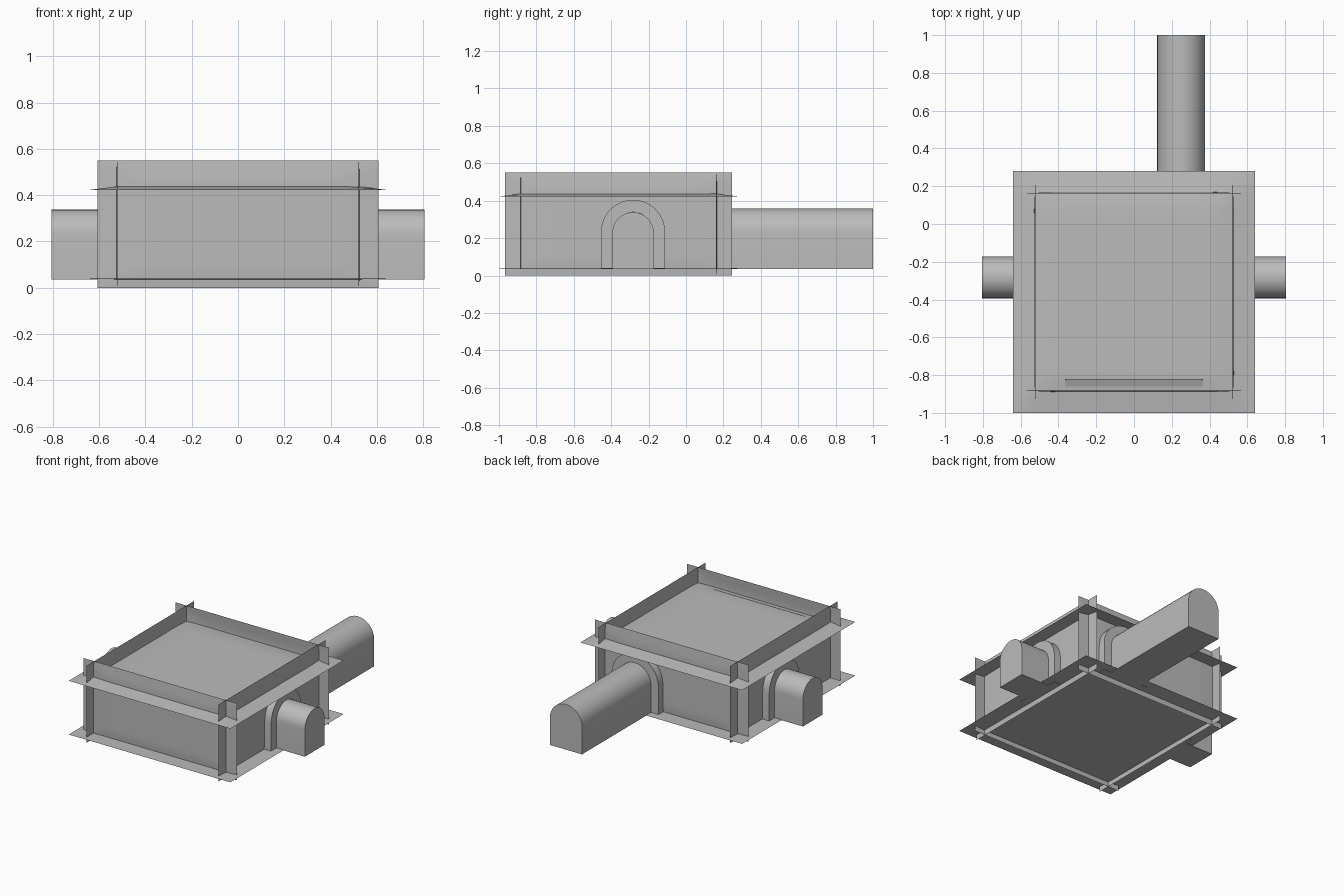
import bpy, bmesh, math
from mathutils import Vector

cube = bpy.data.objects.get("Cube")
if cube:
    bpy.data.objects.remove(cube, do_unlink=True)

GREY = (0.5, 0.5, 0.5, 1)
stone = bpy.data.materials.new("stone_grey")
stone.use_nodes = True
stone.diffuse_color = GREY
stone.node_tree.nodes["Principled BSDF"].inputs["Base Color"].default_value = GREY

CY = -0.36       # room centre in y
FLOOR = 0.035
WALL = 0.525     # distance from room centre to each wall


def finish(bm, name):
    mesh = bpy.data.meshes.new(name)
    bm.to_mesh(mesh)
    bm.free()
    mesh.materials.append(stone)
    obj = bpy.data.objects.new(name, mesh)
    bpy.context.collection.objects.link(obj)
    bpy.ops.object.select_all(action="DESELECT")
    obj.select_set(True)
    bpy.context.view_layer.objects.active = obj
    bpy.ops.object.shade_smooth_by_angle(angle=math.radians(35))


def panel(name, centre, u, v, half_u, half_v, depth, steps=24):
    """Thin sheet whose rim bends back from its outward normal."""
    u, v, centre = Vector(u), Vector(v), Vector(centre)
    normal = u.cross(v)
    bm = bmesh.new()
    rows = []
    for i in range(steps + 1):
        a = 2 * i / steps - 1
        row = []
        for j in range(steps + 1):
            b = 2 * j / steps - 1
            edge = max(0, max(abs(a), abs(b)) - 0.7) / 0.3
            row.append(bm.verts.new(centre + u * a * half_u + v * b * half_v
                                    - normal * depth * edge))
        rows.append(row)
    for i in range(steps):
        for j in range(steps):
            bm.faces.new((rows[i][j], rows[i + 1][j],
                          rows[i + 1][j + 1], rows[i][j + 1]))
    finish(bm, name)


def arch(radius, spring, segments=16):
    """Arch outline as (sideways, height) pairs, foot to foot."""
    curve = [(radius * math.cos(math.pi * k / segments),
              spring + radius * math.sin(math.pi * k / segments))
             for k in range(segments + 1)]
    return [(radius, FLOOR)] + curve + [(-radius, FLOOR)]


def tunnel(name, base, out, radius, spring, length):
    """Closed arched tube leaving the wall along out."""
    base, out = Vector(base), Vector(out)
    side = out.cross(Vector((0, 0, 1)))
    bm = bmesh.new()
    ring = [bm.verts.new(base + side * s + Vector((0, 0, z)))
            for s, z in arch(radius, spring)]
    face = bm.faces.new(ring)
    new = bmesh.ops.extrude_face_region(bm, geom=[face])["geom"]
    bmesh.ops.translate(bm, vec=out * length,
                        verts=[g for g in new if isinstance(g, bmesh.types.BMVert)])
    bmesh.ops.recalc_face_normals(bm, faces=bm.faces)
    finish(bm, name)


def surround(name, base, out, inner, outer, spring, depth):
    """Raised arched band around a tunnel mouth."""
    base, out = Vector(base), Vector(out)
    side = out.cross(Vector((0, 0, 1)))
    bm = bmesh.new()
    loops = []
    for radius, reach in ((outer, 0), (outer, depth), (inner, depth), (inner, 0)):
        loops.append([bm.verts.new(base + side * s + out * reach + Vector((0, 0, z)))
                      for s, z in arch(radius, spring)])
    for a, b in zip(loops, loops[1:] + loops[:1]):
        for k in range(len(a) - 1):
            bm.faces.new((a[k], a[k + 1], b[k + 1], b[k]))
    for end in (0, -1):
        bm.faces.new([loop[end] for loop in loops])
    bmesh.ops.recalc_face_normals(bm, faces=bm.faces)
    finish(bm, name)


# Floor and ceiling sheets overshoot the walls
panel("floor", (0, CY, FLOOR), (0, 1, 0), (1, 0, 0), 0.64, 0.64, 0.004)
panel("ceiling", (0, CY, 0.447), (1, 0, 0), (0, 1, 0), 0.64, 0.64, 0.024)

# Four crossing walls
UP = (0, 0, 1)
for name, out in (("front_wall", (0, -1, 0)), ("back_wall", (0, 1, 0)),
                  ("left_wall", (1, 0, 0)), ("right_wall", (-1, 0, 0))):
    out = Vector(out)
    panel(name, out * (WALL + 0.004) + Vector((0, CY, 0.275)),
          Vector(UP).cross(out), UP, 0.607, 0.275, 0.008)

# Sloped lip along the front of the ceiling
bm = bmesh.new()
bm.faces.new([bm.verts.new((x, y, z)) for x, y, z in (
    (-0.365, -0.86, 0.441), (0.365, -0.86, 0.441),
    (0.365, -0.82, 0.456), (-0.365, -0.82, 0.456))])
finish(bm, "ceiling_lip")

# Side tunnels, then the long back tunnel
for name, sign in (("left", 1), ("right", -1)):
    base, out = (sign * WALL, -0.283, 0), (sign, 0, 0)
    tunnel(name + "_tunnel", base, out, 0.111, 0.227, 0.805 - WALL)
    surround(name + "_surround", base, out, 0.105, 0.171, 0.234, 0.055)
base, out = (0.25, CY + WALL, 0), (0, 1, 0)
tunnel("back_tunnel", base, out, 0.127, 0.232, 1 - CY - WALL)
surround("back_surround", base, out, 0.12, 0.186, 0.234, 0.055)
